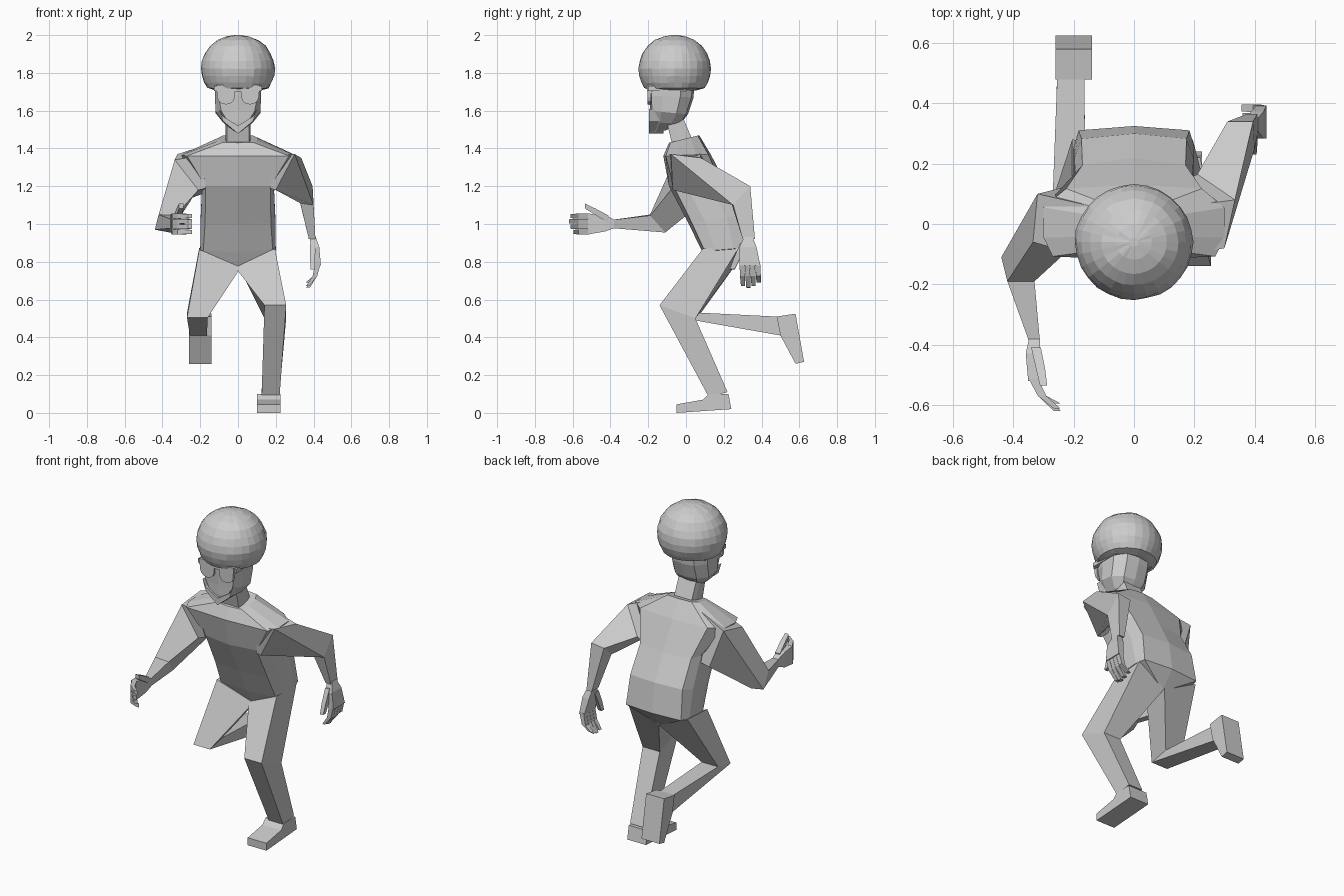
import bpy, bmesh, math, random
from mathutils import Vector

random.seed(4)


def loft(name, rings):
    """Skin equal-sized point rings and cap both ends."""
    bm = bmesh.new()
    vs = [[bm.verts.new(p) for p in r] for r in rings]
    n = len(vs[0])
    for a, b in zip(vs, vs[1:]):
        for i in range(n):
            j = (i + 1) % n
            bm.faces.new((a[i], a[j], b[j], b[i]))
    bm.faces.new(vs[0])
    bm.faces.new(vs[-1][::-1])
    bmesh.ops.recalc_face_normals(bm, faces=bm.faces)
    me = bpy.data.meshes.new(name)
    bm.to_mesh(me)
    bm.free()
    ob = bpy.data.objects.new(name, me)
    bpy.context.collection.objects.link(ob)
    return ob


def body_ring(hw, yf, zf, yb, zb, fw=0.6, t0=0.0, bw=None):
    """Ten-sided tilted ring; fw/bw are front/back corner widths, t0 how far corners sit back."""
    half = [(0, 0), (fw, t0), (1, .3), (1, .7), (bw or fw, 1 - t0), (0, 1)]
    pts = half + [(-u, t) for u, t in half[4:0:-1]]
    return [(u * hw, yf + (yb - yf) * t, zf + (zb - zf) * t) for u, t in pts]


def limb_ring(x0, x1, f, b):
    """Four-cornered ring from an x range and a front and back (y, z) point."""
    return [(x0, *f), (x0, *b), (x1, *b), (x1, *f)]


def plate_x(name, x0, x1, prof):
    return loft(name, [[(x, y, z) for y, z in prof] for x in (x0, x1)])


def plate_y(name, y0, y1, prof):
    return loft(name, [[(x, y, z) for x, z in prof] for y in (y0, y1)])


# Torso with crotch wedge, and neck
loft("torso", [body_ring(*r) for r in (
    (.02, .13, .77, .25, .78, .9, 0), (.20, .085, .855, .325, .875, .92, .06),
    (.198, .015, 1.0, .30, 1.05, .88, .06), (.19, -.09, 1.2, .22, 1.2, .9, .08),
    (.30, -.12, 1.36, .13, 1.37, .9, .05, .75), (.10, -.09, 1.43, .07, 1.47, .8, .05))])
loft("neck", [body_ring(.065, -.07, 1.41, .05, 1.41, .9), body_ring(.065, -.11, 1.57, -.015, 1.56, .9)])

# Head
loft("head", [body_ring(*r) for r in (
    (.122, -.195, 1.76, .045, 1.76, .88, .03, .6), (.122, -.195, 1.68, .04, 1.67, .85, .05, .6),
    (.118, -.19, 1.60, .01, 1.58, .75, .05, .6), (.075, -.185, 1.54, -.03, 1.53, .7),
    (.015, -.18, 1.485, -.11, 1.495))])

# Beard edging the jaw
plate_y("beard", -.195, -.12, [(-.10, 1.61), (-.08, 1.545), (0, 1.478), (.08, 1.545), (.10, 1.61),
                               (.08, 1.57), (0, 1.52), (-.08, 1.57)])

# Sunglasses
plate_y("glasses_bar", -.207, -.17, [(-.115, 1.70), (.115, 1.70), (.115, 1.735), (-.115, 1.735)])
for side, tag in ((-1, "right"), (1, "left")):
    lens = [(.018, 1.715), (.11, 1.715)]
    lens += [(.064 + .046 * math.cos(a), 1.67 - .037 * math.sin(a))
             for a in [math.pi * k / 6 for k in range(7)]]
    plate_y("lens_" + tag, -.204, -.185, [(side * x, z) for x, z in lens])
    plate_x("temple_" + tag, side * .112, side * .126,
            [(-.2, 1.705), (0, 1.705), (0, 1.73), (-.2, 1.73)])

# Bushy, slightly lumpy hair
profile = [(.12, 1.71), (.165, 1.722), (.18, 1.75), (.192, 1.785), (.198, 1.825), (.192, 1.865),
           (.176, 1.905), (.148, 1.945), (.11, 1.975), (.06, 1.994), (.015, 2.0)]
rings = []
for r, z in profile:
    ring = []
    for k in range(28):
        a = math.tau * k / 28
        q = r * random.uniform(.975, 1.0)
        dz = random.uniform(-.004, 0) if z < 2 else 0
        ring.append((q * math.cos(a), -.06 + q * math.sin(a) * .98, z + dz))
    rings.append(ring)
loft("hair", rings)

# Planted leg
loft("front_leg", [
    [(.195, .09, .87), (.195, .28, .875), (0, .26, .78), (-.015, .125, .77)],
    limb_ring(.255, .14, (-.14, .57), (.05, .50)),
    limb_ring(.22, .125, (.12, .085), (.22, .11))])
plate_x("front_foot", .10, .225, [(.24, .02), (.225, .10), (.12, .10), (.09, .07), (-.05, .045), (-.05, 0)])

# Trailing leg
loft("back_leg", [
    [(-.205, .09, .865), (-.205, .28, .875), (0, .26, .78), (.015, .125, .77)],
    limb_ring(-.27, -.16, (-.04, .505), (.08, .53)),
    limb_ring(-.255, -.165, (.50, .41), (.48, .51))])
plate_x("back_foot", -.26, -.14, [(.48, .51), (.58, .525), (.625, .27), (.58, .26), (.50, .41)])

# Arms: chest, shoulder, elbow and wrist rings
loft("forward_arm", [
    [(-.20, -.10, 1.36), (-.10, .05, 1.44), (-.16, .14, 1.17), (-.17, -.07, 1.19)],
    [(-.335, -.06, 1.34), (-.32, .10, 1.37), (-.24, .12, 1.14), (-.21, -.08, 1.18)],
    [(-.42, -.19, 1.05), (-.44, -.11, .97), (-.36, -.11, .955), (-.33, -.19, 1.045)],
    [(-.348, -.39, 1.022), (-.348, -.39, .978), (-.312, -.39, .978), (-.312, -.39, 1.022)]])
loft("backward_arm", [
    [(.20, -.10, 1.36), (.10, .05, 1.44), (.16, .14, 1.17), (.17, -.07, 1.19)],
    [(.30, -.08, 1.37), (.335, .08, 1.35), (.21, .165, 1.22), (.20, -.07, 1.18)],
    [(.40, .25, 1.10), (.395, .34, 1.20), (.31, .34, 1.19), (.33, .24, 1.11)],
    [(.41, .30, .92), (.41, .365, .92), (.375, .365, .92), (.375, .30, .92)]])


def hand(name, wrist, d, s, n):
    """Palm, four curled fingers and thumb; d along, s to thumb, n out of palm."""
    w, d, s, n = (Vector(v) for v in (wrist, d, s, n))

    def bar(part, sections):
        loft(name + "_" + part, [[w + d * a + s * (b + i * hb) + n * (c + j * hc)
                                  for i, j in ((-1, -1), (1, -1), (1, 1), (-1, 1))]
                                 for a, b, c, hb, hc in sections])

    bar("palm", [(0, 0, 0, .022, .018), (.05, .005, -.005, .045, .024), (.14, 0, -.003, .055, .018)])
    for k in range(4):
        b = -.042 + .028 * k
        e = (-.025, -.008, 0, -.008)[k]
        bar("finger_%d" % k, [(.13, b, -.005, .013, .016), (.19, b, .025, .013, .014),
                              (.24 + e, b, .075, .011, .011)])
    bar("thumb", [(.03, .025, .005, .02, .016), (.10, .065, .02, .017, .015), (.155, .095, .03, .013, .012)])


hand("forward_hand", (-.33, -.38, 1.0), (0, -1, 0), (0, 0, 1), (1, 0, 0))
hand("backward_hand", (.395, .33, .93), (.18, .06, -1.08), (0, -1, 0), (-.9, 0, -.1))
